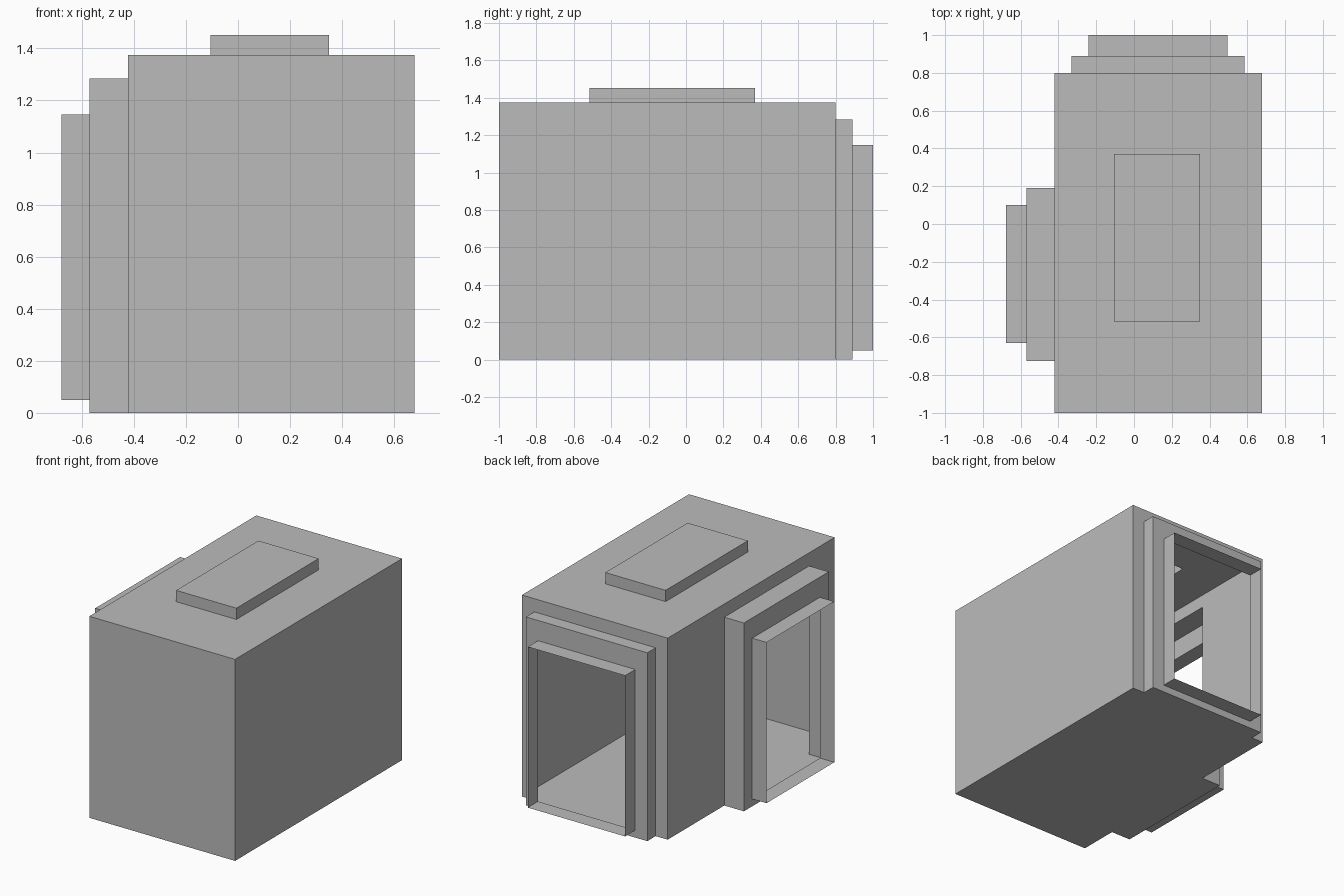
import bpy
import bmesh
from mathutils import Vector

cube = bpy.data.objects.get("Cube")
if cube:
    bpy.data.objects.remove(cube, do_unlink=True)

grey = bpy.data.materials.new("plain grey")
grey.use_nodes = True
colour = (0.5, 0.5, 0.5, 1)
grey.diffuse_color = colour
grey.node_tree.nodes["Principled BSDF"].inputs["Base Color"].default_value = colour

X, Y, Z = Vector((1, 0, 0)), Vector((0, 1, 0)), Vector((0, 0, 1))

# Main room extents
LEFT, RIGHT = -0.422, 0.678
FRONT, BACK = -1.0, 0.80
TOP = 1.375


def stepped_panel(name, u, v, steps, capped=True):
    """Join nested rectangles (u0, u1, v0, v1, depth) from the wall outward."""
    n = u.cross(v)
    bm = bmesh.new()
    loops = []
    for u0, u1, v0, v1, d in steps:
        corners = ((u0, v0), (u1, v0), (u1, v1), (u0, v1))
        loops.append([bm.verts.new(u * a + v * b + n * d) for a, b in corners])
    for outer, inner in zip(loops, loops[1:]):
        for i in range(4):
            j = (i + 1) % 4
            face = bm.faces.new((outer[i], outer[j], inner[j], inner[i]))
            if face.calc_area() < 1e-6:      # edges that share the floor line
                bm.faces.remove(face)
    if capped:
        bm.faces.new(loops[-1])
    mesh = bpy.data.meshes.new(name)
    bm.to_mesh(mesh)
    bm.free()
    mesh.materials.append(grey)
    obj = bpy.data.objects.new(name, mesh)
    bpy.context.collection.objects.link(obj)


def doorway(name, u, wall, porch, frame, wall_d, porch_d, frame_d):
    """Wall with a stepped porch and an open, thin-walled door frame."""
    porch = (*porch, 0, 1.285)
    frame = (*frame, 0.05, 1.147)
    steps = [(*wall, 0, TOP, wall_d), (*porch, wall_d), (*porch, porch_d),
             (*frame, porch_d), (*frame, frame_d)]
    stepped_panel(name, u, Z, steps, capped=False)


# Plain walls and floor
stepped_panel("floor", Y, X, [(FRONT, BACK, LEFT, RIGHT, 0)])
stepped_panel("front_wall", X, Z, [(LEFT, RIGHT, 0, TOP, -FRONT)])
stepped_panel("long_wall", Y, Z, [(FRONT, BACK, 0, TOP, RIGHT)])

# Roof with a raised hatch
hatch = (-0.105, 0.35, -0.517, 0.37)
stepped_panel("roof", X, Y, [(LEFT, RIGHT, FRONT, BACK, TOP),
                             (*hatch, TOP), (*hatch, 1.452)])

# Open doorways at the back and on the side
doorway("back_doorway", -X, (-RIGHT, -LEFT), (-0.585, 0.331), (-0.494, 0.24),
        BACK, 0.89, 1.0)
doorway("side_doorway", -Y, (-BACK, -FRONT), (-0.19, 0.725), (-0.10, 0.63),
        -LEFT, 0.57, 0.678)

# Porch floors, level with the main floor
stepped_panel("back_porch_floor", Y, X, [(BACK, 0.89, -0.331, 0.585, 0)])
stepped_panel("side_porch_floor", Y, X, [(-0.725, 0.19, -0.57, LEFT, 0)])
